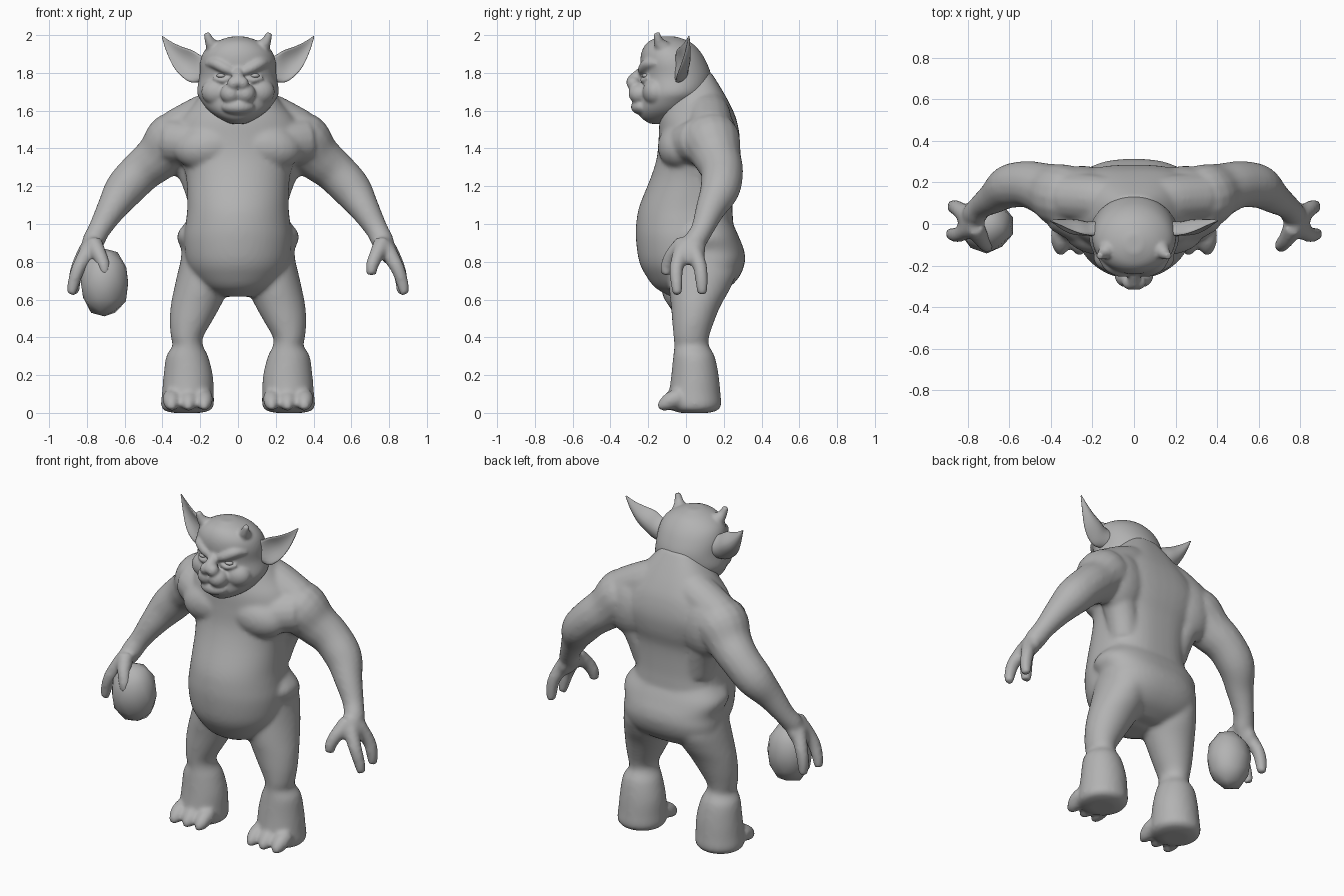
import bpy, bmesh, math, random
from mathutils import Vector, Matrix

skin = bpy.data.materials.new("stone_grey")
skin.diffuse_color = (0.45, 0.45, 0.45, 1)


def spline(rows, k):
    """Smoothly resample control rows with k steps per span."""
    out = []
    for i in range(len(rows) - 1):
        p0, p1 = rows[max(i - 1, 0)], rows[i]
        p2, p3 = rows[i + 1], rows[min(i + 2, len(rows) - 1)]
        for s in range(k):
            t = s / k
            out.append([b + 0.5 * t * (c - a + t * (2*a - 5*b + 4*c - d + t * (3*(b - c) + d - a)))
                        for a, b, c, d in zip(p0, p1, p2, p3)])
    return out + [list(rows[-1])]


def skin_rings(bm, rings):
    vs = [[bm.verts.new(p) for p in r] for r in rings]
    n = len(vs[0])
    for a, b in zip(vs, vs[1:]):
        for j in range(n):
            bm.faces.new((a[j], a[(j + 1) % n], b[(j + 1) % n], b[j]))
    bm.faces.new(vs[0][::-1])
    bm.faces.new(vs[-1])


def stack(bm, rows, n=32, k=4, square=1.0):
    """Level rings: z, x min, x max, y front, y back; square < 1 makes the back half boxier."""
    rings = []
    for z, x0, x1, y0, y1 in spline(rows, k):
        ring = []
        for j in range(n):
            c, s = math.cos(2 * math.pi * j / n), math.sin(2 * math.pi * j / n)
            if s > 0:
                c, s = math.copysign(abs(c) ** square, c), s ** square
            ring.append(((x0 + x1) / 2 + (x1 - x0) / 2 * c, (y0 + y1) / 2 + (y1 - y0) / 2 * s, z))
        rings.append(ring)
    skin_rings(bm, rings)


def tube(bm, rows, n=16, k=4):
    """Round limb along a path: x, y, z, radius."""
    rows = spline(rows, k)
    pts = [Vector(r[:3]) for r in rows]
    rings = []
    for i, p in enumerate(pts):
        t = (pts[min(i + 1, len(pts) - 1)] - pts[max(i - 1, 0)]).normalized()
        u = t.cross(Vector((0, 1, 0))).normalized()
        v = t.cross(u)
        rings.append([p + rows[i][3] * (u * math.cos(2 * math.pi * j / n) + v * math.sin(2 * math.pi * j / n))
                      for j in range(n)])
    skin_rings(bm, rings)


def ball(bm, c, r, tilt=0):
    m = Matrix.Translation(c) @ Matrix.Rotation(tilt, 4, 'Y') @ Matrix.Diagonal((*r, 1))
    bmesh.ops.create_uvsphere(bm, u_segments=24, v_segments=14, radius=1, matrix=m)


def mirror(bm):
    d = bmesh.ops.duplicate(bm, geom=bm.verts[:] + bm.edges[:] + bm.faces[:])["geom"]
    for v in d:
        if isinstance(v, bmesh.types.BMVert):
            v.co.x *= -1
    bmesh.ops.reverse_faces(bm, faces=[f for f in d if isinstance(f, bmesh.types.BMFace)])


def finish(name, bm, voxel=0, smooth=0):
    bmesh.ops.recalc_face_normals(bm, faces=bm.faces)
    me = bpy.data.meshes.new(name)
    bm.to_mesh(me)
    bm.free()
    me.materials.append(skin)
    me.polygons.foreach_set("use_smooth", [True] * len(me.polygons))
    ob = bpy.data.objects.new(name, me)
    bpy.context.collection.objects.link(ob)
    if voxel:
        m = ob.modifiers.new("fuse", 'REMESH')
        m.mode, m.voxel_size, m.use_smooth_shade = 'VOXEL', voxel, True
        s = ob.modifiers.new("soften", 'SMOOTH')
        s.factor, s.iterations = 0.5, smooth
    return ob


# ---- body: limbs on one side, mirrored, then torso
bm = bmesh.new()
# arm from shoulder to wrist
tube(bm, [(.22, .10, 1.49, .10), (.33, .13, 1.445, .155), (.42, .165, 1.355, .128), (.51, .19, 1.28, .113),
          (.60, .18, 1.185, .106), (.67, .13, 1.08, .08), (.735, .085, .97, .060), (.765, .05, .91, .060),
          (.785, .03, .86, .05)])
# palm, thumb and two fingers
ball(bm, (.79, .02, .86), (.050, .085, .085), -.4)
tube(bm, [(.765, -.01, .90, .048), (.735, -.07, .84, .040), (.71, -.10, .78, .035), (.705, -.105, .73, .027)])
tube(bm, [(.79, -.02, .86, .047), (.842, -.05, .77, .038), (.870, -.05, .69, .033), (.882, -.045, .625, .025)])
tube(bm, [(.80, .04, .86, .047), (.848, .075, .77, .038), (.866, .083, .69, .034), (.866, .086, .625, .025)])
# leg with flared lower part
stack(bm, [(.86, .05, .29, -.08, .24), (.76, .04, .315, -.09, .27), (.66, .05, .338, -.09, .235),
           (.57, .09, .356, -.08, .185), (.48, .14, .362, -.073, .148), (.40, .185, .355, -.066, .122),
           (.355, .185, .348, -.062, .122), (.30, .158, .38, -.068, .152), (.20, .133, .394, -.078, .173),
           (.10, .128, .403, -.09, .183), (.04, .128, .408, -.09, .187), (.012, .15, .39, -.07, .165),
           (.0, .20, .34, -.03, .12)])
# toes
for x, r in ((.178, .046), (.262, .048), (.352, .048)):
    tube(bm, [(x, -.03, .085, r), (x, -.075, .068, r), (x, -.115, .045, r * .8), (x, -.148, .026, .016)])
# chest muscle flowing into the shoulder
ball(bm, (.15, -.03, 1.41), (.19, .12, .125), .15)
tube(bm, [(.16, -.02, 1.42, .105), (.25, .02, 1.43, .115), (.34, .08, 1.44, .125)])
# shoulder slope, shoulder blade and side back muscle
tube(bm, [(.06, .10, 1.62, .11), (.18, .12, 1.565, .12), (.32, .13, 1.49, .12)])
ball(bm, (.25, .165, 1.42), (.17, .115, .19))
tube(bm, [(.17, .12, 1.10, .09), (.20, .135, 1.22, .095), (.25, .15, 1.34, .10), (.30, .15, 1.42, .10)])
mirror(bm)
# belly, chest and neck
torso = [(.615, .08, -.08, .06), (.66, .17, -.16, .14), (.72, .23, -.208, .20), (.80, .272, -.248, .24),
         (.92, .285, -.265, .25), (1.01, .276, -.263, .25), (1.1, .268, -.245, .245), (1.25, .275, -.185, .25),
         (1.35, .31, -.155, .275), (1.45, .35, -.145, .285), (1.55, .31, -.14, .268), (1.63, .24, -.12, .235),
         (1.72, .17, -.09, .185), (1.80, .10, -.05, .135)]
stack(bm, [(z, -w, w, a, b) for z, w, a, b in torso], 48, square=.75)
# hips and seat as one broad mass
hips = [(.625, .12, -.03, .15), (.67, .25, -.07, .235), (.73, .302, -.09, .288), (.80, .305, -.09, .312),
        (.86, .300, -.10, .308), (.92, .322, -.12, .285), (.96, .315, -.12, .268), (1.01, .275, -.10, .245),
        (1.08, .22, -.06, .22)]
stack(bm, [(z, -w, w, a, b) for z, w, a, b in hips], 48, square=.82)
finish("body", bm, .012, 10)

# ---- head with face features and horns
bm = bmesh.new()
# brow, upper cheek, muzzle lobe, nostril side
tube(bm, [(.025, -.228, 1.805, .024), (.07, -.225, 1.825, .029), (.12, -.198, 1.85, .03), (.165, -.15, 1.85, .015)])
ball(bm, (.105, -.16, 1.70), (.09, .07, .075))
ball(bm, (.038, -.245, 1.69), (.056, .06, .055))
ball(bm, (.024, -.28, 1.745), (.034, .036, .036))
# lower eyelid
tube(bm, [(.045, -.234, 1.772, .011), (.085, -.226, 1.76, .015), (.13, -.20, 1.775, .011)])
# horn
tube(bm, [(.105, -.09, 1.88, .065), (.130, -.125, 1.935, .044), (.150, -.145, 1.968, .027), (.167, -.155, 2.012, .017)])
mirror(bm)
head = [(1.53, .04, -.19, -.06), (1.56, .10, -.235, .0), (1.60, .155, -.25, .05), (1.65, .195, -.245, .09),
        (1.70, .217, -.24, .125), (1.78, .204, -.234, .135), (1.86, .20, -.242, .107), (1.92, .176, -.232, .07),
        (1.965, .117, -.20, .02), (1.992, .04, -.14, -.05)]
stack(bm, [(z, -w, w, a, b) for z, w, a, b in head], 48)
# nose bridge and chin
tube(bm, [(0, -.22, 1.82, .025), (0, -.25, 1.79, .030), (0, -.28, 1.755, .036), (0, -.285, 1.735, .03)])
ball(bm, (0, -.225, 1.62), (.09, .068, .045))
finish("head", bm, .007, 14)

for side, s in (("left", 1), ("right", -1)):
    # eyes
    bm = bmesh.new()
    ball(bm, (s * .088, -.212, 1.785), (.026, .022, .013))
    finish(side + "_eye", bm)

    # cupped, pointed ears: x, y, z, half height, half thickness, cup depth
    bm = bmesh.new()
    rings = []
    for x, y, z, h, d, c in spline([(.16, -.03, 1.81, .06, .045, .0), (.22, -.03, 1.82, .075, .03, .03),
                                    (.27, -.02, 1.85, .075, .023, .045), (.32, -.008, 1.885, .058, .018, .035),
                                    (.365, .005, 1.935, .032, .012, .015), (.402, .015, 1.992, .004, .004, 0)], 4):
        ring = []
        for j in range(20):
            a = 2 * math.pi * j / 20
            ca, sa = math.cos(a), math.sin(a)
            ring.append((s * (x - .35 * h * ca), y + d * sa - c * ca * ca + c * .4, z + .94 * h * ca))
        rings.append(ring)
    skin_rings(bm, rings)
    finish(side + "_ear", bm)

# ---- boulder held in one hand
random.seed(4)
bm = bmesh.new()
bmesh.ops.create_icosphere(bm, subdivisions=2, radius=1)
for v in bm.verts:
    v.co *= random.uniform(.95, 1.04)
    v.co = Vector((-.708 + v.co.x * .13, -.01 + v.co.y * .128, .69 + v.co.z * .184))
finish("boulder", bm)
